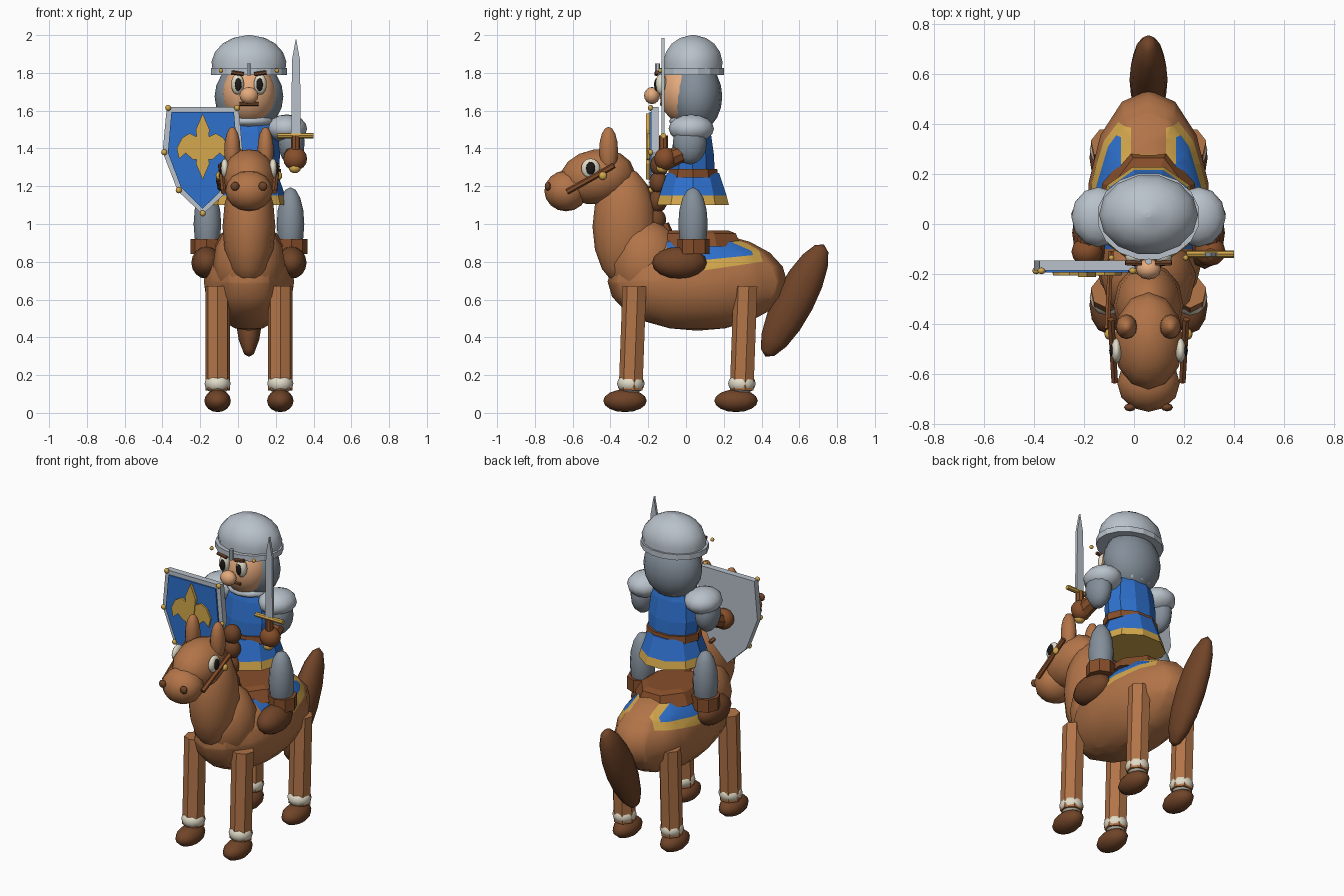
import bpy, bmesh, math
from mathutils import Vector, Matrix

if "Cube" in bpy.data.objects:
    bpy.data.objects.remove(bpy.data.objects["Cube"])

CX = 0.058  # centre line of horse and rider


def srgb(r, g, b):
    f = lambda c: c / 12.92 if c <= 0.04045 else ((c + 0.055) / 1.055) ** 2.4
    return (f(r / 255), f(g / 255), f(b / 255), 1)


MATS = {}
for mat_name, col in {
        "horse_brown": (178, 116, 72), "dark_brown": (112, 68, 40), "leather": (134, 78, 42),
        "blue": (46, 112, 204), "gold": (212, 168, 76), "steel": (184, 193, 202),
        "mail_grey": (132, 143, 154), "skin": (228, 170, 125), "cream": (226, 220, 200),
        "black": (30, 24, 24)}.items():
    m = bpy.data.materials.new(mat_name)
    m.diffuse_color = srgb(*col)
    m.use_nodes = True
    m.node_tree.nodes["Principled BSDF"].inputs["Base Color"].default_value = m.diffuse_color
    MATS[mat_name] = m


def finish(bm, name, mats, smooth=False):
    bmesh.ops.recalc_face_normals(bm, faces=bm.faces)
    me = bpy.data.meshes.new(name)
    for f in bm.faces:
        f.smooth = smooth
    bm.to_mesh(me)
    bm.free()
    for n in mats.split():
        me.materials.append(MATS[n])
    ob = bpy.data.objects.new(name, me)
    bpy.context.collection.objects.link(ob)
    return ob


def ball(name, mat, c, r, tilt=0, seg=12, rings=8):
    bm = bmesh.new()
    mtx = (Matrix.Translation((c[0] + CX, c[1], c[2])) @ Matrix.Rotation(tilt, 4, 'X')
           @ Matrix.Diagonal((*r, 1)))
    bmesh.ops.create_uvsphere(bm, u_segments=seg, v_segments=rings, radius=1, matrix=mtx)
    return finish(bm, name, mat, True)


def bar(name, mat, p, q, r1, r2=None, n=8):
    p, q = Vector(p), Vector(q)
    d = q - p
    mtx = (Matrix.Translation((p + q) / 2 + Vector((CX, 0, 0)))
           @ d.to_track_quat('Z', 'Y').to_matrix().to_4x4())
    bm = bmesh.new()
    bmesh.ops.create_cone(bm, cap_ends=True, segments=n, radius1=r1,
                          radius2=r1 if r2 is None else r2, depth=d.length, matrix=mtx)
    return finish(bm, name, mat)


def stack(name, mats, levels, cy, n=10, rule=None):
    """Closed lathe of elliptical rings: (z, rx, ry)."""
    bm = bmesh.new()
    rings = [[bm.verts.new((CX + rx * math.sin(2 * math.pi * (i + .5) / n),
                            cy + ry * math.cos(2 * math.pi * (i + .5) / n), z))
              for i in range(n)] for z, rx, ry in levels]
    for a, b in zip(rings, rings[1:]):
        for i in range(n):
            bm.faces.new((a[i], a[(i + 1) % n], b[(i + 1) % n], b[i]))
    bm.faces.new(rings[0])
    bm.faces.new(rings[-1])
    if rule:
        for f in bm.faces:
            f.material_index = rule(f.calc_center_median())
    return finish(bm, name, mats)


def plate(name, mat, pts, y0, y1):
    """Outline in x-z pushed from y0 to y1."""
    bm = bmesh.new()
    f = bm.faces.new([bm.verts.new((x, y0, z)) for x, z in pts])
    ext = bmesh.ops.extrude_face_region(bm, geom=[f])
    bmesh.ops.translate(bm, vec=(0, y1 - y0, 0),
                        verts=[v for v in ext["geom"] if isinstance(v, bmesh.types.BMVert)])
    return finish(bm, name, mat)


# ---- horse: body with painted saddle blanket
bm = bmesh.new()
bmesh.ops.create_uvsphere(bm, u_segments=14, v_segments=10, radius=1, matrix=Matrix.Translation(
    (CX, 0.06, 0.695)) @ Matrix.Diagonal((0.245, 0.475, 0.26, 1)))
for co, no in [((0, 0, .74), (0, -.15, 1)), ((0, 0, .80), (0, -.1, 1)), ((0, .35, .85), (0, 1, .35)),
               ((0, .39, .85), (0, 1, .35)), ((0, -.1, 0), (0, 1, 0)), ((0, .24, 0), (0, 1, 0)),
               ((0, .28, 0), (0, 1, 0))] + [((CX + x, 0, 0), (1, 0, 0)) for x in (-.11, -.07, .07, .11)]:
    bmesh.ops.bisect_plane(bm, geom=bm.verts[:] + bm.edges[:] + bm.faces[:],
                           plane_co=co, plane_no=no)
for f in bm.faces:
    c = f.calc_center_median()
    x, back = abs(c.x - CX), c.y + .35 * (c.z - .85)
    gold = c.z - .15 * c.y > .74 and back < .39 and c.y > -.1 and not (x < .07 and c.y > .28)
    blue = c.z - .1 * c.y > .80 and back < .35 and not (x < .11 and c.y > .24)
    f.material_index = (2 if blue else 1) if gold else 0
finish(bm, "horse_body", "horse_brown gold blue", True)

ball("horse_chest", "horse_brown", (0, -.21, .79), (.19, .195, .235))
ball("horse_neck", "horse_brown", (0, -.325, .985), (.14, .17, .315))
ball("horse_head", "horse_brown", (0, -.47, 1.25), (.14, .20, .145), .15)
ball("horse_muzzle", "horse_brown", (0, -.635, 1.175), (.125, .115, .108))
ball("horse_tail", "dark_brown", (0, .575, .595), (.076, .105, .335), -.48)
for i, z in enumerate((1.02, 1.12, 1.22, 1.31)):
    ball("mane_tuft", "dark_brown", (0, -.155 + .005 * i, z), (.055, .05, .06))

for s in (-1, 1):
    ball("horse_ear", "horse_brown", (s * .088, -.41, 1.39), (.043, .05, .125))
    ball("horse_eye", "cream", (s * .128, -.505, 1.295), (.022, .05, .052))
    ball("horse_pupil", "black", (s * .145, -.505, 1.295), (.012, .025, .034))
    ball("nostril", "dark_brown", (s * .074, -.732, 1.2), (.024, .016, .024), seg=8, rings=6)
    bar("bridle_strap", "leather", (s * .135, -.63, 1.17), (s * .15, -.38, 1.31), .015, n=6)
    ball("bridle_stud", "gold", (s * .16, -.44, 1.255), (.016, .022, .022), seg=8, rings=6)
    # legs with fetlocks and hooves
    for y in (-.278, .31):
        lx = s * .166
        bar("horse_leg", "horse_brown", (lx, y - .012, .12), (lx, y + .008, .67), .066, n=7)
        ball("fetlock", "cream", (lx, y - .014, .155), (.069, .073, .055))
        ball("hoof", "dark_brown", (lx, y - .045, .064), (.07, .115, .06))
bar("rein", "leather", (-.165, -.42, 1.24), (-.15, -.11, 1.17), .012, n=6)

# ---- saddle
stack("saddle", "leather", [(.88, .20, .24), (.95, .16, .21), (.965, .13, .17)], .07, n=8)
bar("saddle_horn", "leather", (0, -.1, .93), (0, -.12, 1.0), .04, .03)

# ---- rider: tunic
stack("tunic_skirt", "gold blue",
      [(1.1, .205, .2), (1.15, .192, .187), (1.27, .15, .145)], .037,
      rule=lambda c: int(c.z > 1.15))
stack("tunic_torso", "blue",
      [(1.25, .155, .125), (1.37, .165, .118), (1.49, .15, .1), (1.55, .12, .085)], .035)
stack("belt", "leather", [(1.245, .17, .14), (1.29, .17, .135)], .037)
ball("collar", "steel", (0, .03, 1.545), (.135, .12, .04))

for s in (-1, 1):
    # leg, cuff and boot
    ball("rider_leg", "mail_grey", (s * .22, .037, 1.0), (.073, .078, .195))
    bar("boot_cuff", "leather", (s * .225, .04, .84), (s * .225, .04, .92), .084)
    ball("boot", "dark_brown", (s * .225, -.035, .795), (.08, .145, .085))
    # arm
    ball("pauldron", "steel", (s * .2, .028, 1.505), (.108, .12, .075))
    ball("upper_arm", "mail_grey", (s * .225, .02, 1.43), (.07, .09, .115))
    bar("forearm", "leather", (s * .225, .015, 1.39), (s * .24, -.1, 1.34), .045, .05)
    ball("glove", "leather", (s * .245, -.11, 1.345), (.063, .058, .062))

# ---- rider: head
ball("mail_coif", "mail_grey", (0, .05, 1.675), (.182, .142, .19), seg=16, rings=10)
ball("face", "skin", (0, -.005, 1.69), (.145, .135, .16), seg=16, rings=10)
ball("nose", "skin", (0, -.18, 1.68), (.05, .042, .045))
bar("mouth", "dark_brown", (-.05, -.13, 1.635), (.05, -.13, 1.635), .01, n=6)
for s in (-1, 1):
    ball("eye", "cream", (s * .06, -.132, 1.74), (.034, .03, .055))
    ball("pupil", "black", (s * .057, -.155, 1.738), (.018, .014, .034))
    bar("eyebrow", "dark_brown", (s * .028, -.157, 1.793), (s * .093, -.155, 1.803), .011, n=6)
    ball("helmet_rivet", "gold", (s * .148, -.135, 1.812), (.012, .012, .012), seg=8, rings=6)

# ---- helmet
dome = [(1.79, .19, .155), (1.86, .198, .16), (1.91, .18, .147), (1.955, .14, .115),
        (1.985, .085, .07), (2.0, .01, .01)]
ob = stack("helmet_dome", "steel", dome, .037, n=14)
for p in ob.data.polygons:
    p.use_smooth = len(p.vertices) == 4
stack("helmet_rim", "steel", [(1.79, .206, .175), (1.825, .206, .175)], .03, n=16)
bar("helmet_nose_guard", "steel", (0, -.15, 1.785), (0, -.15, 1.85), .013, n=6)

# ---- sword
sx = .307
plate("sword_blade", "steel", [(sx - .026, 1.46), (sx + .026, 1.46), (sx + .021, 1.87),
                               (sx, 1.985), (sx - .021, 1.87)], -.13, -.114)
bar("sword_guard", "gold", (.152, -.12, 1.468), (.342, -.12, 1.468), .015)
bar("sword_grip", "leather", (.247, -.12, 1.3), (.247, -.12, 1.468), .024)
ball("sword_pommel", "gold", (.243, -.125, 1.295), (.032, .032, .026))

# ---- shield: rim body, blue field, emblem and studs
HX, HZ = -.187, 1.36
half = [(.19, 1.62), (.212, 1.38), (.132, 1.175)]
outline = [(HX - x, z) for x, z in half] + [(HX, 1.05)] + [(HX + x, z) for x, z in half[::-1]]
plate("shield", "steel", outline, -.185, -.145)
field = [(HX + (x - HX) * .87, HZ + (z - HZ) * .9) for x, z in outline]
plate("shield_field", "blue", field, -.194, -.184)
plate("emblem_petal", "gold", [(HX, 1.585), (HX - .036, 1.5), (HX - .024, 1.38), (HX - .036, 1.32),
                               (HX, 1.235), (HX + .036, 1.32), (HX + .024, 1.38),
                               (HX + .036, 1.5)], -.212, -.19)
lobe = [(0, 1.43), (.03, 1.46), (.07, 1.48), (.11, 1.455), (.137, 1.4), (.125, 1.345),
        (.09, 1.375), (.05, 1.34), (0, 1.345)]
for s in (-1, 1):
    plate("emblem_lobe", "gold", [(HX + s * x, z) for x, z in lobe], -.206, -.19)
for x, z in outline:
    ball("shield_stud", "gold", (HX - CX + (x - HX) * .96, -.187, HZ + (z - HZ) * .98),
         (.016, .014, .016), seg=8, rings=6)
